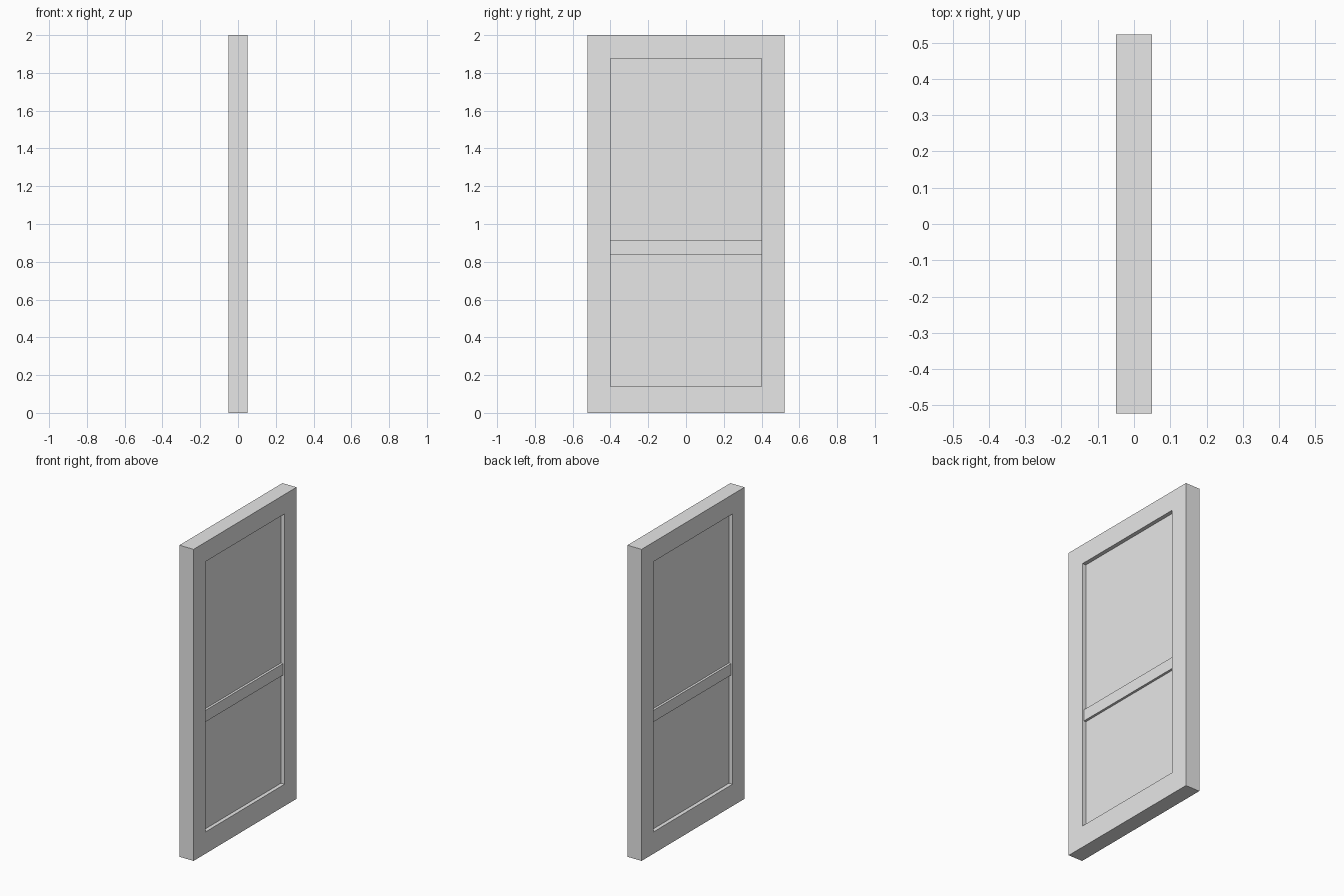
import bpy
import bmesh

cube = bpy.data.objects.get("Cube")
if cube:
    bpy.data.objects.remove(cube, do_unlink=True)

# Single plain grey finish
grey = bpy.data.materials.new("plain_grey")
grey.use_nodes = True
colour = (0.8, 0.8, 0.8, 1)
grey.diffuse_color = colour
grey.node_tree.nodes["Principled BSDF"].inputs["Base Color"].default_value = colour

HALF_WIDTH, HEIGHT, HALF_DEPTH = 0.522, 2.0, 0.05
OPEN_HALF, OPEN_BOTTOM, OPEN_TOP = 0.4, 0.14, 1.875
RAIL_BOTTOM, RAIL_TOP = 0.838, 0.912


def finish(name, bm):
    bmesh.ops.recalc_face_normals(bm, faces=bm.faces)
    mesh = bpy.data.meshes.new(name)
    bm.to_mesh(mesh)
    bm.free()
    mesh.materials.append(grey)
    obj = bpy.data.objects.new(name, mesh)
    bpy.context.collection.objects.link(obj)
    return obj


def rectangle(bm, x, half, bottom, top):
    corners = [(-half, bottom), (half, bottom), (half, top), (-half, top)]
    return [bm.verts.new((x, y, z)) for y, z in corners]


def bridge(bm, a, b):
    for i in range(4):
        j = (i + 1) % 4
        bm.faces.new((a[i], a[j], b[j], b[i]))


def slab(name, half_depth, half, bottom, top):
    bm = bmesh.new()
    a, b = (rectangle(bm, x, half, bottom, top) for x in (-half_depth, half_depth))
    bm.faces.new(a)
    bm.faces.new(b)
    bridge(bm, a, b)
    return finish(name, bm)


# Outer frame: a closed loop of four rectangular rings
bm = bmesh.new()
outer = (HALF_WIDTH, 0, HEIGHT)
inner = (OPEN_HALF, OPEN_BOTTOM, OPEN_TOP)
rings = [rectangle(bm, -HALF_DEPTH, *outer), rectangle(bm, HALF_DEPTH, *outer),
         rectangle(bm, HALF_DEPTH, *inner), rectangle(bm, -HALF_DEPTH, *inner)]
for i in range(4):
    bridge(bm, rings[i], rings[(i + 1) % 4])
finish("door_frame", bm)

# Recessed panels above and below the cross rail
slab("lower_panel", 0.025, OPEN_HALF, OPEN_BOTTOM, RAIL_BOTTOM)
slab("upper_panel", 0.025, OPEN_HALF, RAIL_TOP, OPEN_TOP)

# Cross rail, set back slightly from the frame
slab("cross_rail", 0.04, OPEN_HALF, RAIL_BOTTOM, RAIL_TOP)
